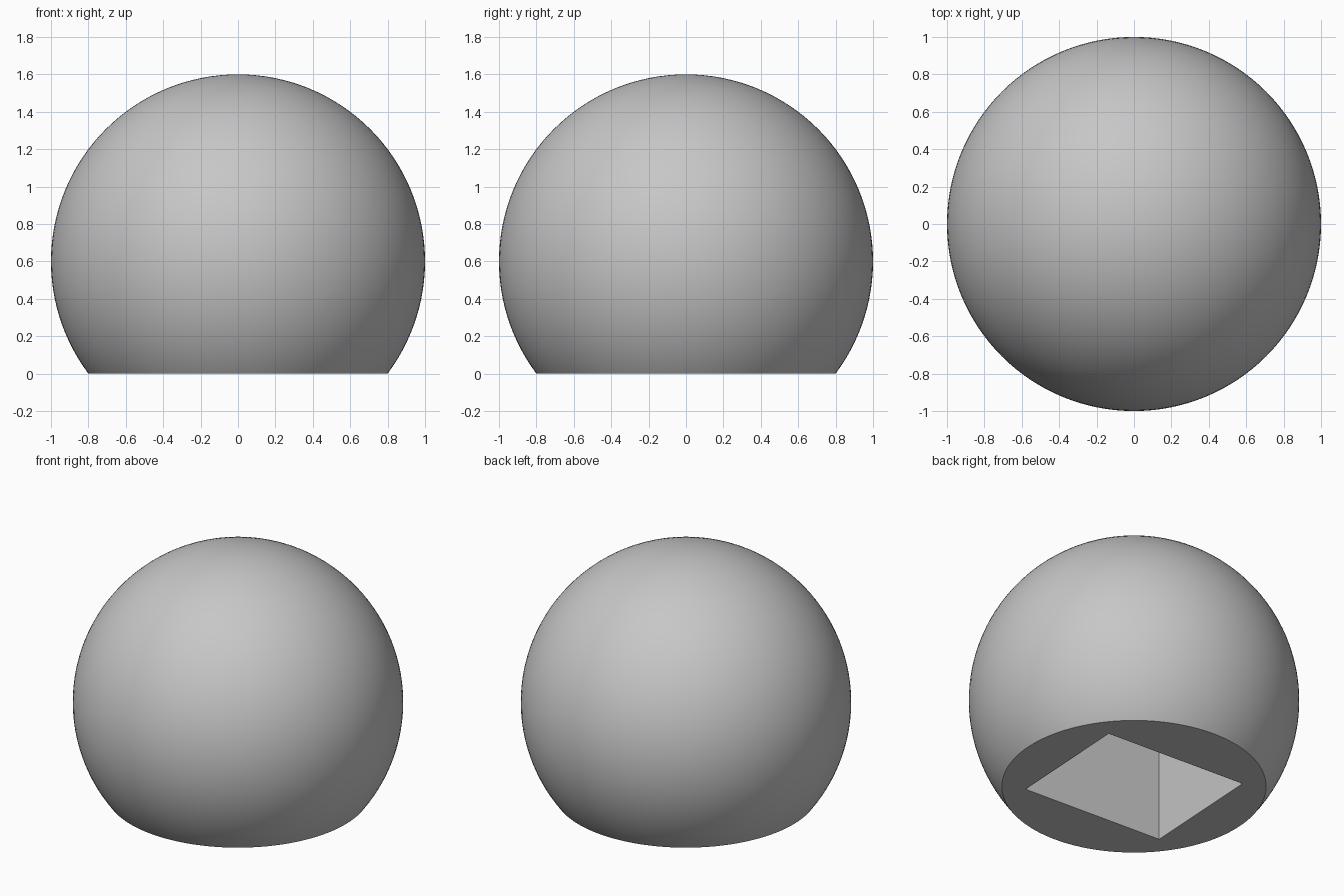
import bpy
import bmesh
from math import radians
from mathutils import Matrix, Vector

RADIUS = 1.0
CENTRE_Z = 0.6
POCKET = (1.01, 0.84, 0.615)   # width, length, depth
POCKET_TURN = radians(-3.2)

default = bpy.data.objects.get("Cube")
if default:
    bpy.data.objects.remove(default, do_unlink=True)

grey = bpy.data.materials.new("plain grey")
grey.use_nodes = True
colour = (0.57, 0.57, 0.57, 1.0)
grey.diffuse_color = colour
grey.node_tree.nodes["Principled BSDF"].inputs["Base Color"].default_value = colour


def make_object(name, bm):
    mesh = bpy.data.meshes.new(name)
    bmesh.ops.recalc_face_normals(bm, faces=bm.faces)
    bm.to_mesh(mesh)
    bm.free()
    mesh.materials.append(grey)
    obj = bpy.data.objects.new(name, mesh)
    bpy.context.collection.objects.link(obj)
    return obj


# Ball, cut flat at the ground and closed with a disc
bm = bmesh.new()
bmesh.ops.create_uvsphere(bm, u_segments=128, v_segments=64, radius=RADIUS,
                          matrix=Matrix.Translation((0, 0, CENTRE_Z)))
cut = bmesh.ops.bisect_plane(bm, geom=bm.verts[:] + bm.edges[:] + bm.faces[:],
                             plane_co=Vector((0, 0, 0)), plane_no=Vector((0, 0, 1)),
                             clear_inner=True)
rim = [e for e in cut["geom_cut"] if isinstance(e, bmesh.types.BMEdge)]
bmesh.ops.holes_fill(bm, edges=rim, sides=0)
ball = make_object("flat_bottomed_ball", bm)

# Box that hollows the slightly turned pocket, reaching below the base
width, length, depth = POCKET
bm = bmesh.new()
bmesh.ops.create_cube(bm, size=1.0, matrix=Matrix.Rotation(POCKET_TURN, 4, "Z")
                      @ Matrix.Diagonal((width, length, 2 * depth, 1)))
cutter = make_object("pocket_cutter", bm)
cutter.hide_render = True

pocket = ball.modifiers.new("base pocket", "BOOLEAN")
pocket.operation = "DIFFERENCE"
pocket.solver = "EXACT"
pocket.object = cutter

# Keep the cut in the mesh and drop the cutter
bpy.ops.object.select_all(action="DESELECT")
ball.select_set(True)
bpy.context.view_layer.objects.active = ball
bpy.ops.object.modifier_apply(modifier=pocket.name)
bpy.data.objects.remove(cutter, do_unlink=True)
bpy.ops.object.shade_smooth_by_angle(angle=radians(30))
